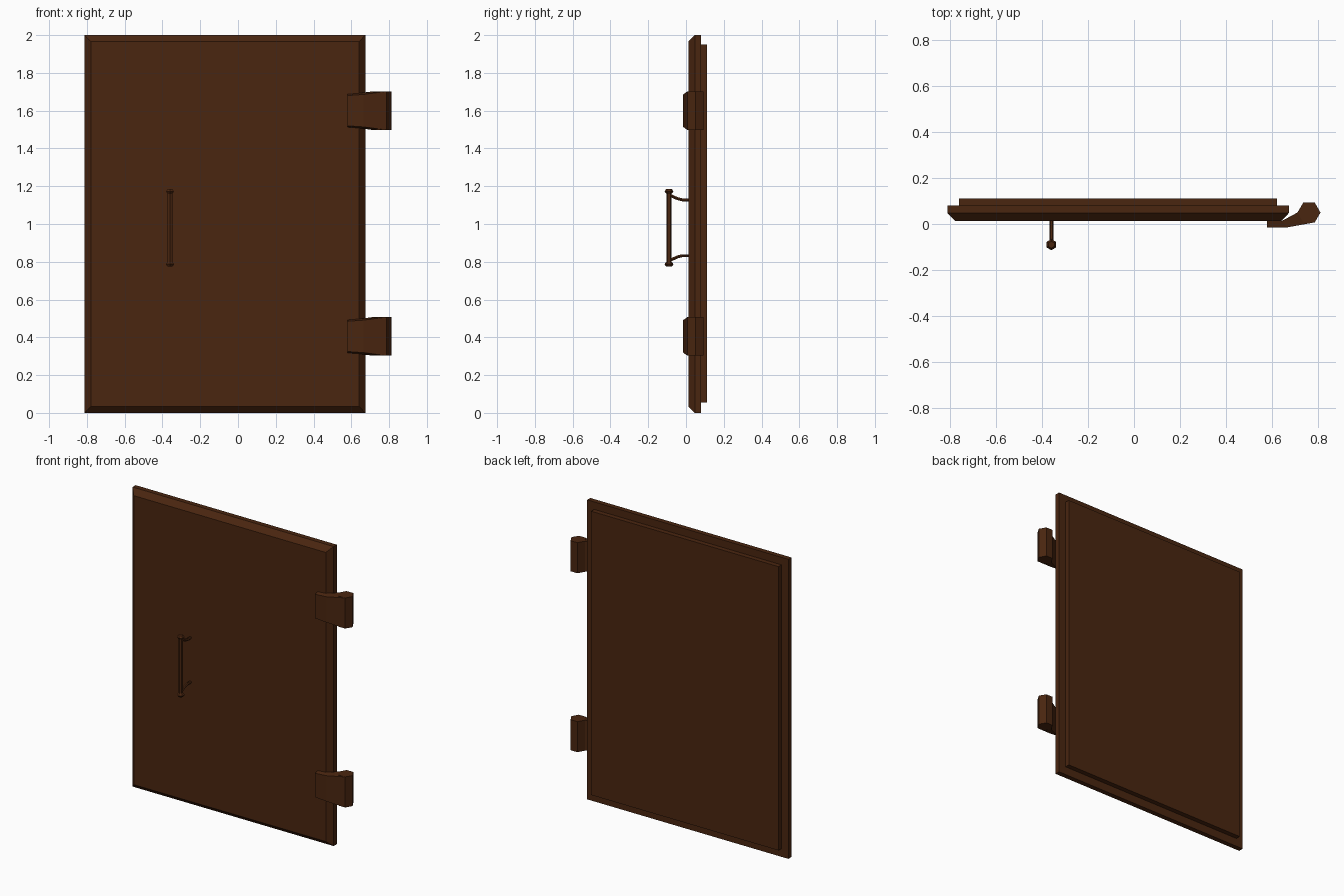
import bpy, bmesh, math
from mathutils import Vector

if "Cube" in bpy.data.objects:
    bpy.data.objects.remove(bpy.data.objects["Cube"])

wood = bpy.data.materials.new("dark brown")
wood.diffuse_color = (0.068, 0.019, 0.005, 1)
wood.use_nodes = True
wood.node_tree.nodes["Principled BSDF"].inputs["Base Color"].default_value = wood.diffuse_color


def loft(name, rings):
    """Closed solid skinned through rings of equal point count."""
    bm = bmesh.new()
    loops = [[bm.verts.new(p) for p in r] for r in rings]
    n = len(loops[0])
    for a, b in zip(loops, loops[1:]):
        for i in range(n):
            j = (i + 1) % n
            bm.faces.new((a[i], a[j], b[j], b[i]))
    bm.faces.new(loops[0][::-1])
    bm.faces.new(loops[-1])
    bmesh.ops.recalc_face_normals(bm, faces=bm.faces[:])
    me = bpy.data.meshes.new(name)
    bm.to_mesh(me)
    bm.free()
    me.materials.append(wood)
    ob = bpy.data.objects.new(name, me)
    bpy.context.collection.objects.link(ob)
    return ob


def rect(x0, x1, z0, z1, y):
    return [(x0, y, z0), (x1, y, z0), (x1, y, z1), (x0, y, z1)]


def hexagon(x, y, z, r, turn=0.0):
    return [(x + r * math.cos(turn + k * math.pi / 3),
             y + r * math.sin(turn + k * math.pi / 3), z) for k in range(6)]


# door slab with bevelled front, and raised panel on the back
loft("door_slab", [rect(-0.778, 0.64, 0.035, 1.965, 0.012),
                   rect(-0.812, 0.674, 0, 2, 0.047),
                   rect(-0.812, 0.674, 0, 2, 0.08)])
loft("back_panel", [rect(-0.762, 0.622, 0.055, 1.95, 0.078),
                    rect(-0.762, 0.622, 0.055, 1.95, 0.112)])

# hinges: hexagonal barrel and a strap that tapers onto the door
for label, zc in (("lower", 0.405), ("upper", 1.60)):
    loft(label + "_hinge_barrel", [hexagon(0.762, 0.05, zc + s * 0.102, 0.05) for s in (-1, 1)])

    def section(front, back, hf, hb):
        return [(*front, zc - hf), (*back, zc - hb), (*back, zc + hb), (*front, zc + hf)]

    loft(label + "_hinge_strap", [
        section((0.58, -0.015), (0.58, 0.014), 0.08, 0.088),
        section((0.665, -0.015), (0.645, 0.014), 0.086, 0.093),
        section((0.787, 0.007), (0.712, 0.05), 0.102, 0.102)])

# handle: rod with flared end caps
HX, HY, HZ = -0.36, -0.09, 0.98
profile = [(-0.205, 0.015), (-0.193, 0.024), (-0.180, 0.014),
           (0.180, 0.014), (0.193, 0.024), (0.205, 0.015)]
loft("handle_rod", [hexagon(HX, HY, HZ + z, r, math.pi / 6) for z, r in profile])

# curved brackets joining the handle to the door
for label, s in (("lower", -1), ("upper", 1)):
    path = [Vector((HX, y, HZ + s * z)) for y, z in
            ((0.02, 0.148), (-0.02, 0.148), (-0.045, 0.154), (-0.09, 0.175))]
    rings = []
    for i, p in enumerate(path):
        d = (path[min(i + 1, 3)] - path[max(i - 1, 0)]).normalized()
        side = Vector((1, 0, 0))
        up = side.cross(d)
        rings.append([p + 0.009 * (side * math.cos(a) + up * math.sin(a))
                      for a in (k * math.pi / 3 for k in range(6))])
    loft(label + "_handle_bracket", rings)
